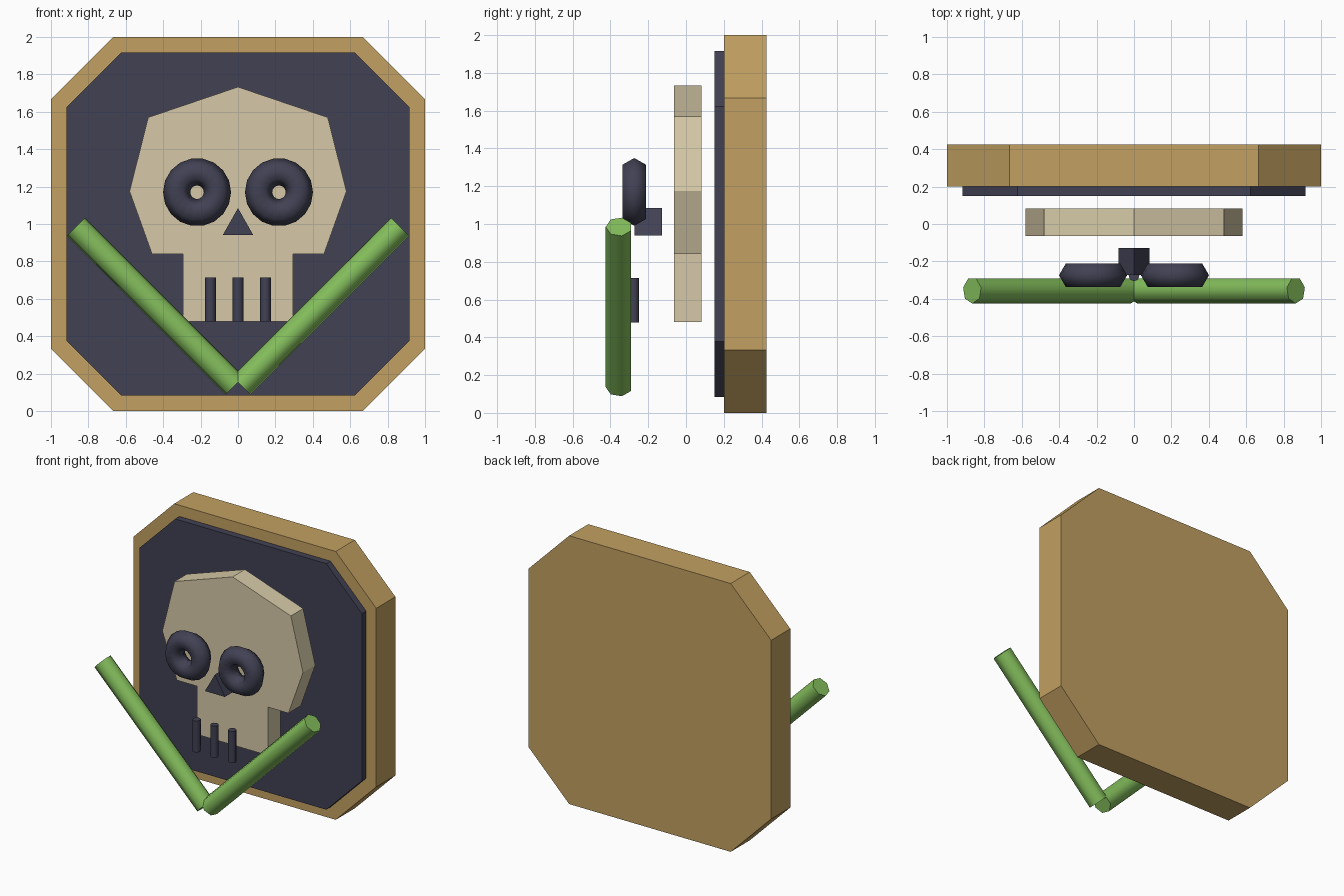
import bpy, bmesh, math
from mathutils import Matrix, Vector

if "Cube" in bpy.data.objects:
    bpy.data.objects.remove(bpy.data.objects["Cube"])


def material(name, rgb):
    def lin(c):
        c /= 255
        return c / 12.92 if c <= 0.04045 else ((c + 0.055) / 1.055) ** 2.4
    m = bpy.data.materials.new(name)
    m.diffuse_color = (*[lin(c) for c in rgb], 1)
    m.use_nodes = True
    m.node_tree.nodes["Principled BSDF"].inputs["Base Color"].default_value = m.diffuse_color
    return m


wood = material("tan_wood", (194, 160, 97))
dark = material("dark_slate", (65, 65, 84))
bone = material("pale_bone", (214, 201, 167))
green = material("leaf_green", (132, 190, 92))


def finish(name, bm, mat, smooth=False):
    bmesh.ops.recalc_face_normals(bm, faces=bm.faces)
    mesh = bpy.data.meshes.new(name)
    bm.to_mesh(mesh)
    bm.free()
    mesh.materials.append(mat)
    ob = bpy.data.objects.new(name, mesh)
    bpy.context.collection.objects.link(ob)
    if smooth:
        bpy.ops.object.select_all(action='DESELECT')
        ob.select_set(True)
        bpy.context.view_layer.objects.active = ob
        bpy.ops.object.shade_smooth_by_angle(angle=math.radians(65))
    return ob


def slab(name, outline, y0, y1, mat):
    """Extrude an x/z outline from y0 back to y1."""
    bm = bmesh.new()
    face = bm.faces.new([bm.verts.new((x, y0, z)) for x, z in outline])
    ext = bmesh.ops.extrude_face_region(bm, geom=[face])
    moved = [v for v in ext["geom"] if isinstance(v, bmesh.types.BMVert)]
    bmesh.ops.translate(bm, verts=moved, vec=(0, y1 - y0, 0))
    return finish(name, bm, mat)


def chamfered(r, c):
    """Square of half size r around z = 1 with corners cut at c."""
    pts = [(c, r), (r, c), (r, -c), (c, -r), (-c, -r), (-r, -c), (-r, c), (-c, r)]
    return [(x, z + 1) for x, z in pts]


def rod(name, centre, radius, length, sides, tilt, mat):
    bm = bmesh.new()
    turn = Matrix.Rotation(tilt, 4, 'Y') @ Matrix.Rotation(math.pi, 4, 'Z')
    bmesh.ops.create_cone(bm, cap_ends=True, segments=sides, radius1=radius,
                          radius2=radius, depth=length,
                          matrix=Matrix.Translation(centre) @ turn)
    return finish(name, bm, mat, True)


def ring(name, centre, major, minor, steps, sides, mat):
    """Torus facing the front."""
    bm = bmesh.new()
    loops = []
    for i in range(steps):
        a = math.tau * i / steps
        loop = []
        for j in range(sides):
            b = math.tau * j / sides
            r = major + minor * math.cos(b)
            p = Vector((r * math.cos(a), minor * math.sin(b), r * math.sin(a)))
            loop.append(bm.verts.new(p + Vector(centre)))
        loops.append(loop)
    for i in range(steps):
        p, q = loops[i], loops[(i + 1) % steps]
        for j in range(sides):
            k = (j + 1) % sides
            bm.faces.new((p[j], q[j], q[k], p[k]))
    return finish(name, bm, mat, True)


# Plaque and its dark front panel
slab("backing_board", chamfered(1.0, 0.666), 0.2, 0.425, wood)
slab("front_panel", chamfered(0.917, 0.623), 0.15, 0.21, dark)

# Skull plate, mirrored from its right half
half = [(0.48, 1.57), (0.58, 1.175), (0.46, 0.84), (0.293, 0.84), (0.293, 0.48)]
skull = [(0, 1.733)] + half + [(-x, z) for x, z in reversed(half)]
slab("skull_plate", skull, -0.063, 0.082, bone)

# Nose
slab("nose", [(0, 1.085), (0.082, 0.94), (-0.082, 0.94)], -0.272, -0.127, dark)

# Eyes and crossed rods
for side, s in (("left", -1), ("right", 1)):
    ring(side + "_eye", (s * 0.219, -0.274, 1.17), 0.109, 0.073, 18, 6, dark)
    rod(side + "_rod", (s * 0.441, -0.355, 0.561), 0.07, 1.2, 7,
        s * math.pi / 4, green)

# Teeth
for i, x in enumerate((-0.147, 0, 0.147)):
    rod("tooth_%d" % (i + 1), (x, -0.277, 0.597), 0.029, 0.235, 8, 0, dark)
